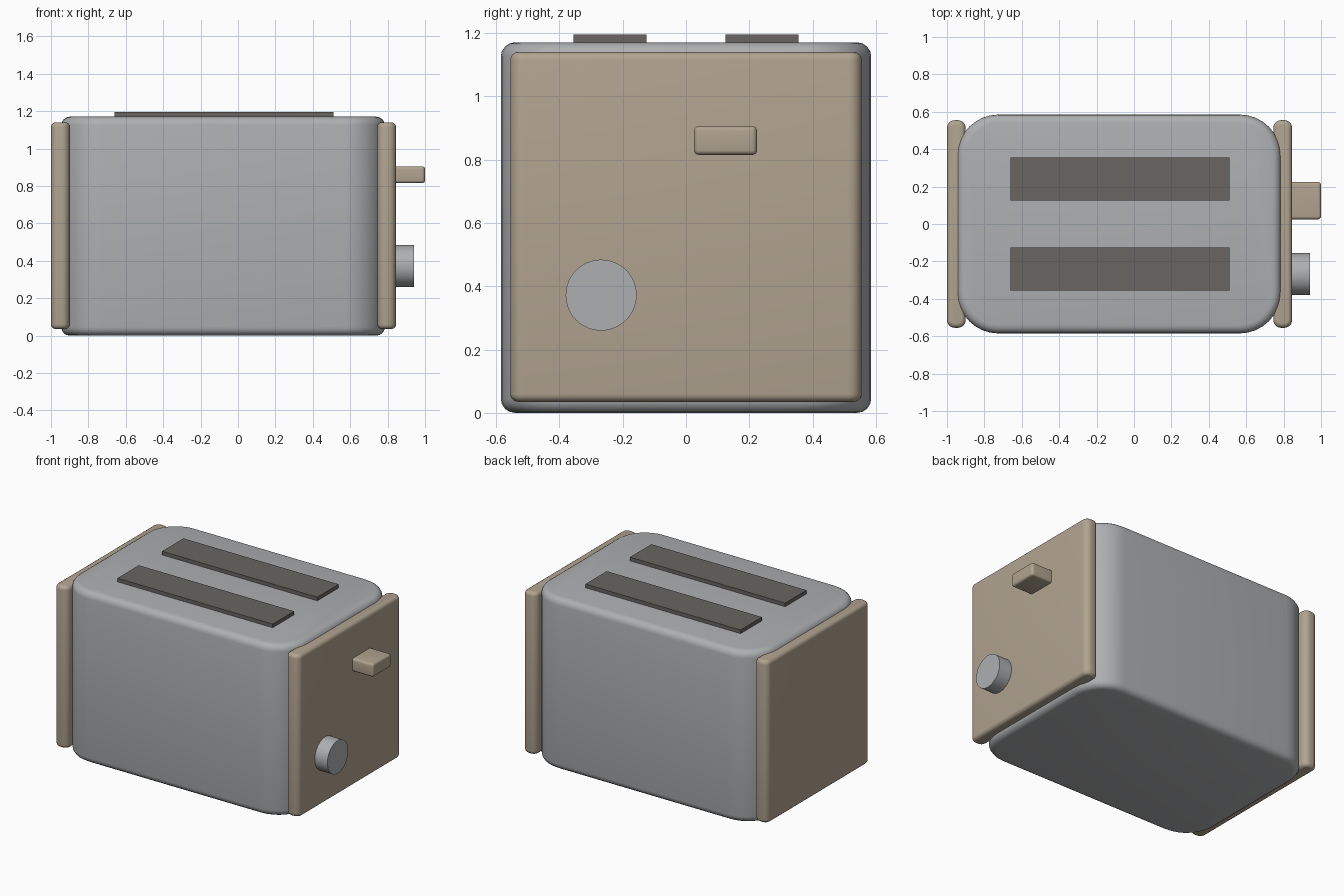
import bpy, bmesh, math
from mathutils import Vector

if "Cube" in bpy.data.objects:
    bpy.data.objects.remove(bpy.data.objects["Cube"], do_unlink=True)


def material(name, rgb):
    m = bpy.data.materials.new(name)
    m.use_nodes = True
    color = (*rgb, 1.0)
    m.diffuse_color = color
    m.node_tree.nodes["Principled BSDF"].inputs["Base Color"].default_value = color
    return m


grey = material("brushed_grey", (0.42, 0.43, 0.44))
tan = material("warm_tan", (0.44, 0.37, 0.28))
dark = material("dark_slot", (0.14, 0.13, 0.12))


def finish(bm, name, mat, smooth=True):
    mesh = bpy.data.meshes.new(name)
    bm.to_mesh(mesh)
    bm.free()
    mesh.materials.append(mat)
    obj = bpy.data.objects.new(name, mesh)
    bpy.context.collection.objects.link(obj)
    if smooth:
        bpy.ops.object.select_all(action="DESELECT")
        obj.select_set(True)
        bpy.context.view_layer.objects.active = obj
        bpy.ops.object.shade_smooth_by_angle(angle=math.radians(35))
    return obj


def rounded_box(name, mat, low, high, upright=0.0, rim=0.0):
    """Box with rounded upright corners, then rounded top and bottom rims."""
    low, high = Vector(low), Vector(high)
    size, mid = high - low, (low + high) / 2
    bm = bmesh.new()
    bmesh.ops.create_cube(bm, size=1)
    for v in bm.verts:
        v.co = Vector(a * b for a, b in zip(v.co, size)) + mid
    if upright:
        edges = [e for e in bm.edges
                 if abs(e.verts[0].co.z - e.verts[1].co.z) > size.z / 2]
        bmesh.ops.bevel(bm, geom=edges, offset=upright, segments=8,
                        profile=0.5, affect="EDGES")
    if rim:
        bm.normal_update()
        caps = [f for f in bm.faces if abs(f.normal.z) > 0.9]
        edges = list({e for f in caps for e in f.edges})
        bmesh.ops.bevel(bm, geom=edges, offset=rim, segments=4,
                        profile=0.5, affect="EDGES")
    return finish(bm, name, mat, smooth=bool(rim))


# Main shell
rounded_box("body", grey, (-0.945, -0.585, 0), (0.785, 0.585, 1.17), 0.22, 0.045)

# End panels
for name, x in (("right_panel", -1.0), ("left_panel", 0.745)):
    rounded_box(name, tan, (x, -0.555, 0.035), (x + 0.1, 0.555, 1.14), 0.042, 0.025)

# Bread slots, slightly proud of the top
for name, y in (("front_slot", -0.24), ("back_slot", 0.24)):
    rounded_box(name, dark, (-0.66, y - 0.115, 1.1), (0.51, y + 0.115, 1.195))

# Push lever
rounded_box("lever", tan, (0.8, 0.025, 0.815), (1.0, 0.225, 0.905), 0.018, 0.015)

# Browning dial, lying along x
bm = bmesh.new()
bmesh.ops.create_cone(bm, cap_ends=True, segments=48, radius1=0.112,
                      radius2=0.112, depth=0.14)
for v in bm.verts:
    v.co = Vector((v.co.z + 0.87, v.co.x - 0.268, v.co.y + 0.372))
finish(bm, "dial", grey)
